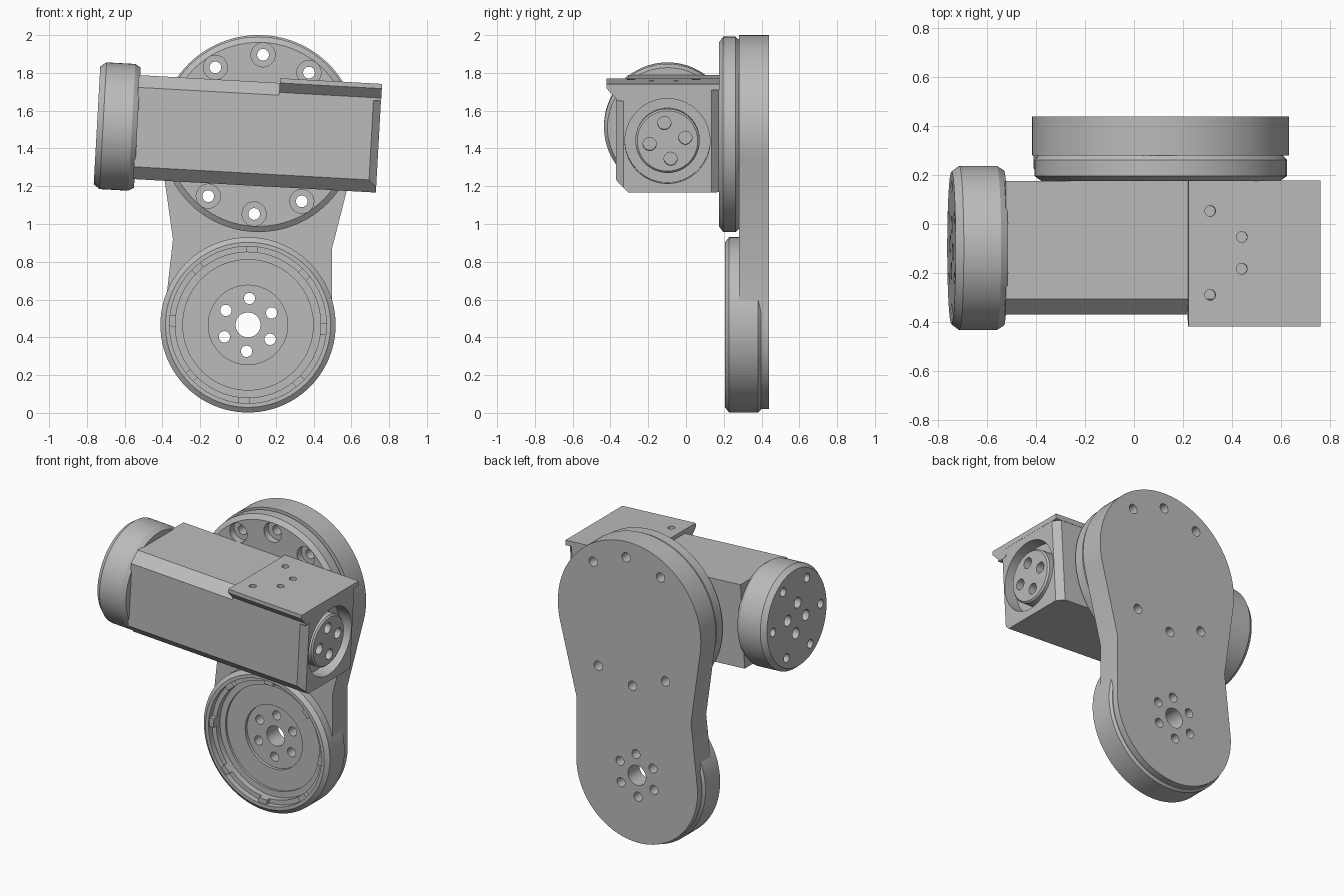
import bpy, bmesh
from math import sin, cos, radians, tau
from mathutils import Matrix

default = bpy.data.objects.get("Cube")
if default:
    bpy.data.objects.remove(default, do_unlink=True)

# The whole arm leans slightly; local origin is the lower joint centre
LEAN = Matrix.Translation((0.053, 0, 0.466)) @ Matrix.Rotation(radians(3.18), 4, 'Y')
TOP = 1.01            # height of the upper joint above the lower one
MID_Y = -0.098        # depth of the motor axis

grey = bpy.data.materials.new("machined_grey")
grey.use_nodes = True
colour = (0.5, 0.5, 0.5, 1)
grey.diffuse_color = colour
grey.node_tree.nodes["Principled BSDF"].inputs["Base Color"].default_value = colour


def loft(bm, rings):
    """Closed solid through rings of equal point counts."""
    loops = [[bm.verts.new(p) for p in ring] for ring in rings]
    n = len(loops[0])
    faces = [bm.faces.new(loops[0]), bm.faces.new(loops[-1])]
    for a, b in zip(loops, loops[1:]):
        faces += [bm.faces.new((a[i], a[(i + 1) % n], b[(i + 1) % n], b[i])) for i in range(n)]
    bmesh.ops.recalc_face_normals(bm, faces=faces)


def lathe(bm, profile, axis, c1, c2, n=72):
    """Turn (radius, position) pairs about an axis through c1, c2."""
    rings = []
    for r, a in profile:
        ring = []
        for i in range(n):
            p, q = c1 + r * cos(tau * i / n), c2 + r * sin(tau * i / n)
            ring.append({'X': (a, p, q), 'Y': (p, a, q), 'Z': (p, q, a)}[axis])
        rings.append(ring)
    loft(bm, rings)


def make(name, bm):
    mesh = bpy.data.meshes.new(name)
    bm.to_mesh(mesh)
    bm.free()
    mesh.transform(LEAN)
    mesh.materials.append(grey)
    ob = bpy.data.objects.new(name, mesh)
    bpy.context.collection.objects.link(ob)
    return ob


def turned(name, profile, axis, c1, c2, n=96):
    bm = bmesh.new()
    lathe(bm, profile, axis, c1, c2, n)
    return make(name, bm)


def drill(profile, axis, centres):
    """Cutter made of one turned shape per centre."""
    bm = bmesh.new()
    for c1, c2 in centres:
        lathe(bm, profile, axis, c1, c2, 28)
    ob = make("cutter", bm)
    ob.hide_render = True
    return ob


def cut(target, *cutters):
    for c in cutters:
        mod = target.modifiers.new("cut", 'BOOLEAN')
        mod.object, mod.operation, mod.solver = c, 'DIFFERENCE', 'EXACT'
    bpy.context.view_layer.update()
    deps = bpy.context.evaluated_depsgraph_get()
    mesh = bpy.data.meshes.new_from_object(target.evaluated_get(deps))
    target.modifiers.clear()
    target.data = mesh


def circle(radius, degrees, c1, c2):
    return [(c1 + radius * cos(radians(d)), c2 + radius * sin(radians(d))) for d in degrees]


# Cutters for the bolt patterns
rim_bolts = drill([(0.064, 0.1), (0.064, 0.22), (0.031, 0.22), (0.031, 0.6)], 'Y',
                  circle(0.422, (54, 90, 126, 234, 270, 306), 0, TOP))
hub_bolts = drill([(0.03, 0.1), (0.03, 0.6)], 'Y', circle(0.14, range(30, 390, 60), 0, 0))
hub_bore = drill([(0.066, 0.1), (0.066, 0.6)], 'Y', [(0, 0)])
cup_pocket = turned("cutter", [(0.43, 0.1), (0.43, 0.35)], 'Y', 0, 0)

# Back plate linking both joints, with a pinched waist
outline = circle(0.526, [-11.7 + i * 203.4 / 64 for i in range(65)], 0, TOP)
outline += [(-0.422, 0.43)]
outline += circle(0.446, [174 + i * 192 / 60 for i in range(61)], 0, 0)
outline += [(0.422, 0.43)]
bm = bmesh.new()
loft(bm, [[(u, y, v) for u, v in outline] for y in (0.28, 0.44)])
link_plate = make("link_plate", bm)
cut(link_plate, rim_bolts, hub_bolts, hub_bore, cup_pocket)

# Upper flange behind the motor
flange = turned("upper_flange", [(0.487, 0.175), (0.517, 0.197), (0.517, 0.262), (0.5, 0.281)],
                'Y', 0, TOP)
cut(flange, rim_bolts)

# Lower cup: open front, stepped wall, recessed hub
cup = turned("lower_cup", [(0.21, 0.32), (0.21, 0.30), (0.345, 0.30), (0.345, 0.285),
                           (0.385, 0.285), (0.385, 0.245), (0.415, 0.245), (0.415, 0.207),
                           (0.437, 0.207), (0.464, 0.228), (0.464, 0.382), (0.45, 0.397)],
             'Y', 0, 0)
cut(cup, hub_bolts, hub_bore)

# Eight locking tabs around the cup mouth
bm = bmesh.new()
for k in range(8):
    spin = Matrix.Rotation(tau * k / 8, 4, 'Y')
    place = spin @ Matrix.Translation((0, 0.231, 0.402)) @ Matrix.Diagonal((0.06, 0.03, 0.036, 1))
    bmesh.ops.create_cube(bm, size=1, matrix=place)
make("locking_tabs", bm)

# Motor housing: long box with chamfered front edges
LOW, HIGH, FRONT, BACK, C = 0.737, 1.288, -0.371, 0.176, 0.065
END = 0.637
section = [(FRONT, LOW + C), (FRONT + C, LOW), (BACK, LOW),
           (BACK, HIGH), (FRONT + C, HIGH), (FRONT, HIGH - C)]
bm = bmesh.new()
loft(bm, [[(u, y, v) for y, v in section] for u in (-0.65, END)])
ends = [e for e in bm.edges
        if all(v.co.x > 0.6 for v in e.verts)
        and (all(v.co.y < FRONT + 0.01 for v in e.verts) or all(v.co.y > BACK - 0.01 for v in e.verts))]
bmesh.ops.bevel(bm, geom=ends, offset=0.04, segments=1, affect='EDGES')
housing = make("motor_housing", bm)
socket = turned("cutter", [(0.225, END + 0.1), (0.225, END - 0.09)], 'X', MID_Y, TOP)
cut(housing, socket)

# Output disc inside the socket
disc = turned("output_disc", [(0.17, END - 0.1), (0.17, END - 0.02), (0.16, END - 0.01)],
              'X', MID_Y, TOP)
disc_holes = drill([(0.035, END + 0.1), (0.035, END - 0.06)], 'X',
                   circle(0.096, range(10, 370, 90), MID_Y, TOP))
cut(disc, disc_holes)

# End cap on the far end of the motor
cap = turned("end_cap", [(0.312, -0.857), (0.336, -0.825), (0.336, -0.672), (0.318, -0.643)],
             'X', MID_Y, TOP)
cap_holes = drill([(0.028, -0.95), (0.028, -0.81)], 'X',
                  circle(0.25, range(0, 360, 60), MID_Y, TOP))
cap_inner = drill([(0.035, -0.95), (0.035, -0.81)], 'X',
                  circle(0.096, range(10, 370, 90), MID_Y, TOP))
cut(cap, cap_holes, cap_inner)

# Mounting bracket: top plate with a flared front lip
section = [(0.178, 1.313), (-0.42, 1.313), (-0.42, HIGH), (FRONT, 1.238),
           (FRONT, HIGH - C), (-0.3, HIGH - C), (-0.3, 1.28), (0.178, 1.28)]
bm = bmesh.new()
loft(bm, [[(u, y, v) for y, v in section] for u in (0.097, END + 0.001)])
bracket = make("mounting_bracket", bm)
screw_holes = drill([(0.022, 1.26), (0.022, 1.4)], 'Z',
                    [(0.186, 0.053), (0.316, -0.053), (0.316, -0.183), (0.186, -0.29)])
cut(bracket, screw_holes)

# Remove cutters and shade the turned parts smooth
for ob in list(bpy.data.objects):
    if ob.name.startswith("cutter"):
        bpy.data.objects.remove(ob, do_unlink=True)
bpy.ops.object.select_all(action='DESELECT')
for ob in bpy.context.collection.objects:
    if ob.type == 'MESH':
        ob.select_set(True)
        bpy.context.view_layer.objects.active = ob
bpy.ops.object.shade_smooth_by_angle(angle=radians(25))
